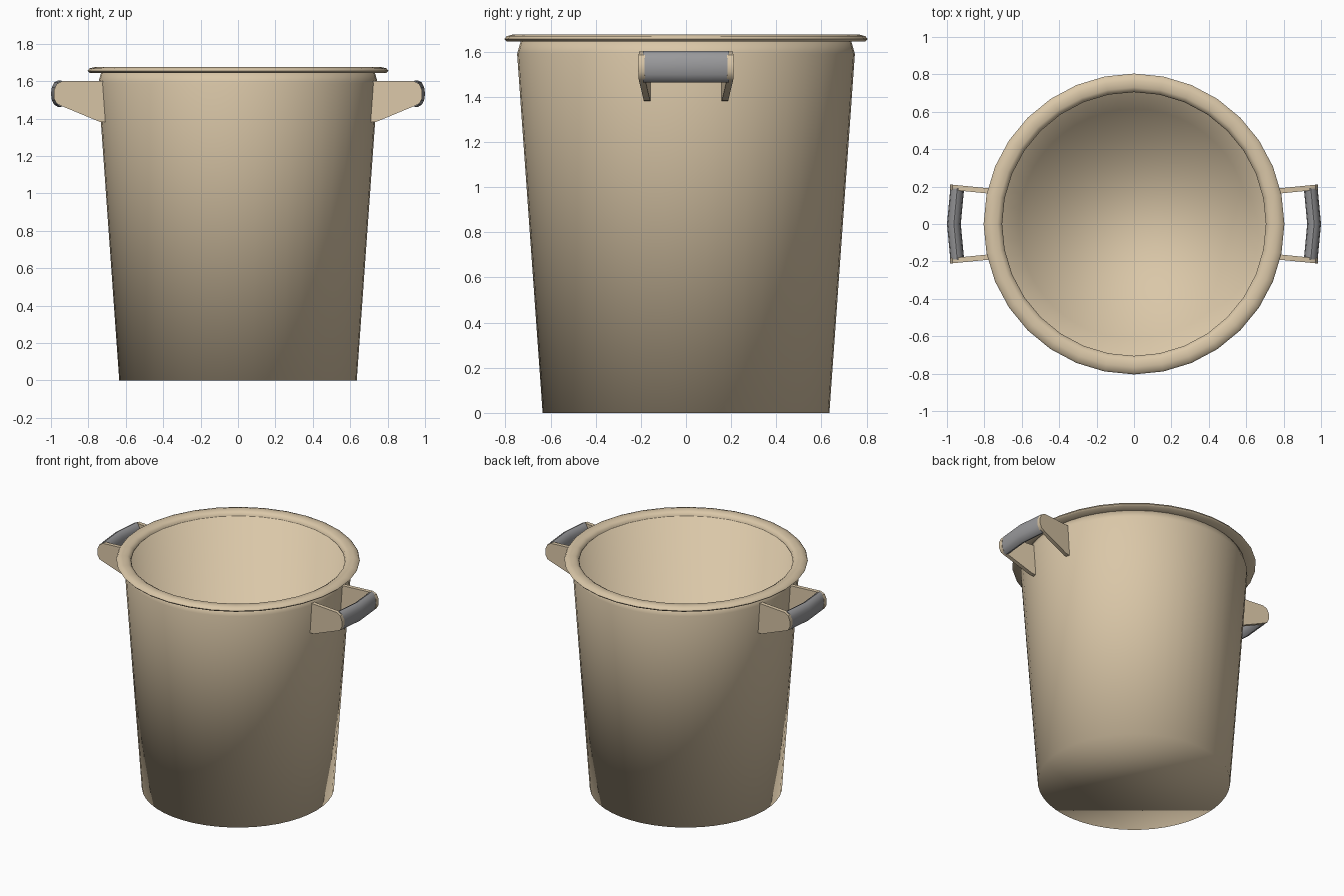
import bpy, bmesh, math

if "Cube" in bpy.data.objects:
    bpy.data.objects.remove(bpy.data.objects["Cube"], do_unlink=True)


def material(name, rgb):
    m = bpy.data.materials.new(name)
    m.use_nodes = True
    m.diffuse_color = (*rgb, 1)
    bsdf = next(n for n in m.node_tree.nodes if n.type == 'BSDF_PRINCIPLED')
    bsdf.inputs["Base Color"].default_value = (*rgb, 1)
    return m


BEIGE = material("warm beige", (0.70, 0.57, 0.39))
GREY = material("grip grey", (0.32, 0.32, 0.33))


def finish(bm, name, mat, angle=None):
    bmesh.ops.recalc_face_normals(bm, faces=bm.faces)
    me = bpy.data.meshes.new(name)
    bm.to_mesh(me)
    bm.free()
    me.materials.append(mat)
    ob = bpy.data.objects.new(name, me)
    bpy.context.collection.objects.link(ob)
    bpy.ops.object.select_all(action='DESELECT')
    ob.select_set(True)
    bpy.context.view_layer.objects.active = ob
    if angle is None:
        bpy.ops.object.shade_smooth()
    else:
        bpy.ops.object.shade_smooth_by_angle(angle=math.radians(angle))
    return ob


def loft(bm, rings, cap=False, closed=False):
    """Skin a list of point rings, with end caps or a closed loop."""
    loops = [[bm.verts.new(p) for p in ring] for ring in rings]
    pairs = list(zip(loops, loops[1:])) + ([(loops[-1], loops[0])] if closed else [])
    for a, b in pairs:
        for i in range(len(a)):
            j = (i + 1) % len(a)
            bm.faces.new((a[i], a[j], b[j], b[i]))
    if cap:
        bm.faces.new(loops[0])
        bm.faces.new(loops[-1])


def circle(r, z, n):
    return [(r * math.cos(2 * math.pi * i / n), r * math.sin(2 * math.pi * i / n), z)
            for i in range(n)]


# Tapered bucket: underside, outer wall, neck, inner wall and floor
profile = [(0.635, 0), (0.748, 1.59), (0.732, 1.645), (0.708, 1.65), (0.615, 0.03)]
bm = bmesh.new()
loft(bm, [circle(r, z, 48) for r, z in profile], cap=True)
finish(bm, "bucket_body", BEIGE)

# Rolled rim
profile = [(0.705, 1.645), (0.71, 1.662), (0.73, 1.674), (0.765, 1.676),
           (0.795, 1.668), (0.804, 1.655), (0.795, 1.645)]
bm = bmesh.new()
loft(bm, [circle(r, z, 32) for r, z in profile], closed=True)
finish(bm, "rim", BEIGE, 60)

# Handles: two flared brackets and a bowed grip on each side
side_shape = [(0.69, 1.38), (0.74, 1.383), (0.945, 1.468), (0.97, 1.48), (0.985, 1.51),
              (0.985, 1.55), (0.97, 1.585), (0.94, 1.6), (0.69, 1.6)]
for sx, side in ((1, "left"), (-1, "right")):
    for sy, end in ((-1, "front"), (1, "back")):
        bm = bmesh.new()
        rings = []
        for offset in (0.155, 0.183):
            rings.append([(sx * x, sy * (offset + 0.1 * (x - 0.70)), z)
                          for x, z in side_shape])
        loft(bm, rings, cap=True)
        finish(bm, f"{side}_{end}_handle_bracket", BEIGE, 40)

    bm = bmesh.new()
    rings = []
    for y, x in ((-0.19, 0.945), (0, 0.963), (0.19, 0.945)):
        rings.append([(sx * (x + 0.037 * math.cos(math.pi * k / 6)), y,
                       1.533 + 0.07 * math.sin(math.pi * k / 6)) for k in range(12)])
    loft(bm, rings, cap=True)
    finish(bm, f"{side}_handle_grip", GREY, 40)
